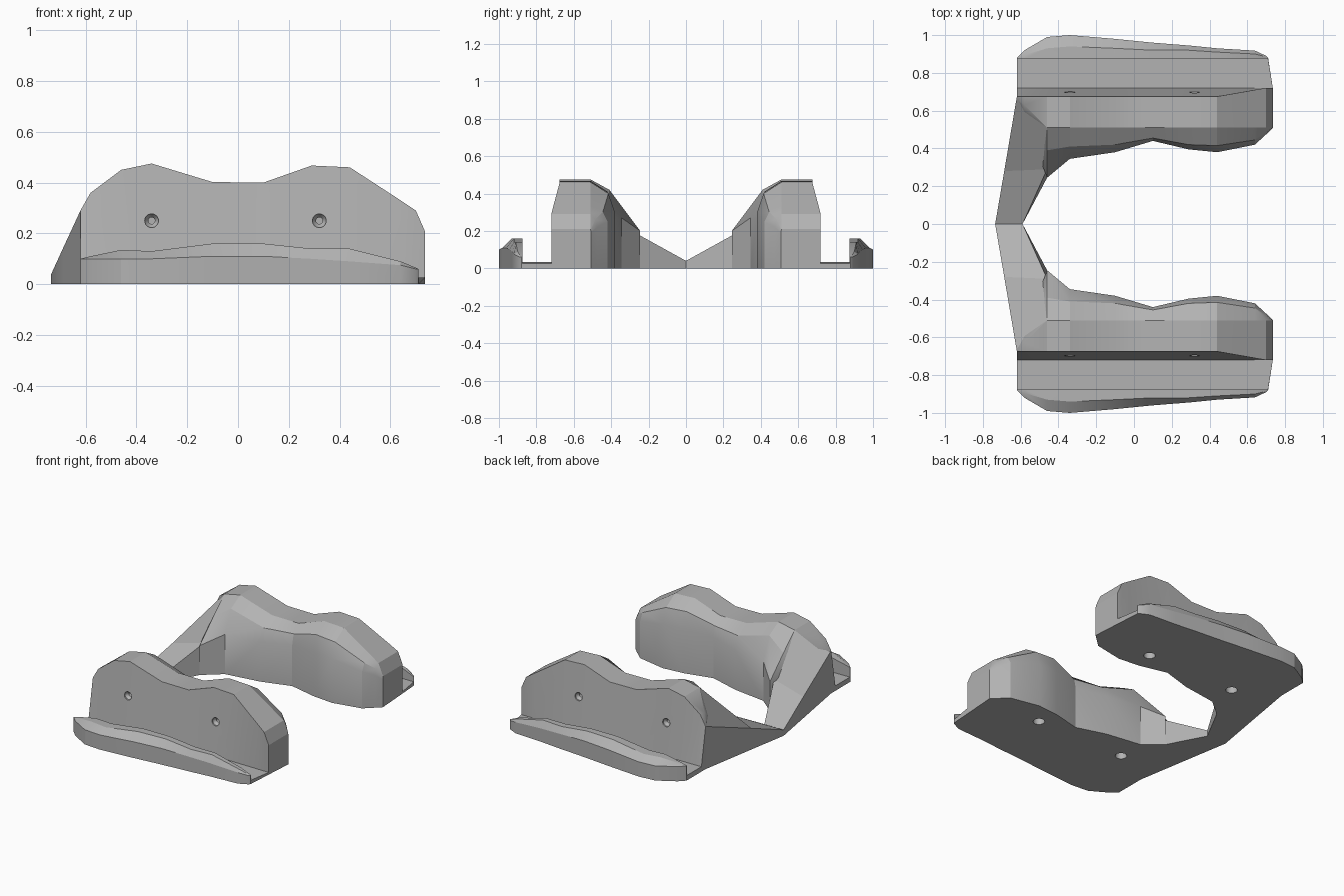
import bpy, bmesh, math
from mathutils import Vector

if "Cube" in bpy.data.objects:
    bpy.data.objects.remove(bpy.data.objects["Cube"])

grey = bpy.data.materials.new("plain grey")
grey.diffuse_color = (0.45, 0.45, 0.45, 1)
grey.use_nodes = True
grey.node_tree.nodes["Principled BSDF"].inputs["Base Color"].default_value = grey.diffuse_color


def loft(name, sections, cap_start=True):
    """Skin a list of equal-length closed sections into one object."""
    bm = bmesh.new()
    rings = [[bm.verts.new(p) for p in s] for s in sections]
    n = len(rings[0])
    for a, b in zip(rings, rings[1:]):
        for i in range(n):
            j = (i + 1) % n
            bm.faces.new((a[i], a[j], b[j], b[i]))
    if cap_start:
        bm.faces.new(rings[0])
    bm.faces.new(rings[-1])
    bmesh.ops.recalc_face_normals(bm, faces=bm.faces)
    me = bpy.data.meshes.new(name)
    bm.to_mesh(me)
    bm.free()
    me.materials.append(grey)
    ob = bpy.data.objects.new(name, me)
    bpy.context.collection.objects.link(ob)
    return ob


def activate(ob):
    bpy.ops.object.select_all(action='DESELECT')
    ob.select_set(True)
    bpy.context.view_layer.objects.active = ob


def mirror_y(ob):
    activate(ob)
    m = ob.modifiers.new("mirror", 'MIRROR')
    m.use_axis = (False, True, False)
    bpy.ops.object.modifier_apply(modifier="mirror")
    bpy.ops.object.shade_smooth_by_angle(angle=math.radians(25))


# Side rail: inner block, channel and outer lip, as cross-sections along x.
# x, inner y, inner z, shoulder y, shoulder z, top y, wall y, top z, lip z, lip top y, outer y, outer z
stations = [
    (-.62, .64, .24, .65, .27, .66, .675, .29, .10, .878, .88, .10),
    (-.58, .56, .27, .59, .32, .63, .675, .36, .11, .895, .92, .10),
    (-.46, .245, .20, .39, .34, .51, .675, .45, .135, .93, .99, .10),
    (-.34, .345, .27, .41, .42, .51, .675, .475, .13, .94, 1.0, .10),
    (-.10, .38, .27, .42, .35, .51, .675, .402, .16, .93, .98, .11),
    (.10, .44, .28, .455, .35, .51, .675, .40, .16, .92, .96, .11),
    (.29, .395, .30, .42, .41, .51, .675, .467, .14, .92, .945, .10),
    (.44, .38, .30, .415, .40, .51, .675, .46, .14, .91, .93, .09),
    (.64, .42, .25, .445, .30, .51, .71, .33, .09, .90, .918, .075),
    (.70, .475, .22, .485, .26, .51, .72, .29, .065, .885, .89, .06),
    (.735, .508, .19, .509, .20, .51, .72, .21, .06, .877, .88, .06),
]
sections = []
for x, yi, zi, ys, zs, yt, yw, zt, zl, yl, yo, zo in stations:
    zf = .03 - .006 * x
    xo = min(x, .71)
    sections.append([(x, yi, 0), (x, yi, zi), (x, ys, zs), (x, yt, zt), (x, yw, zt),
                     (x, .72, zf), (xo, .875, zf), (xo, .875, zl), (xo, yl, zl),
                     (xo, yo, zo), (xo, yo, 0)])
rail = loft("side_rails", sections)


def drill(ob, profile, base, axis):
    """Cut a turned hole; profile is (distance along axis, radius)."""
    q = Vector((0, 0, 1)).rotation_difference(Vector(axis))
    rings = [[Vector(base) + q @ Vector((r * math.cos(t * math.tau / 24),
              r * math.sin(t * math.tau / 24), d)) for t in range(24)] for d, r in profile]
    cutter = loft("hole_cutter", rings)
    cutter.hide_render = True
    activate(ob)
    m = ob.modifiers.new("hole", 'BOOLEAN')
    m.operation, m.solver, m.object = 'DIFFERENCE', 'EXACT', cutter
    bpy.ops.object.modifier_apply(modifier="hole")
    bpy.data.objects.remove(cutter)


# Countersunk holes in the wall and round sockets underneath
for x in (-.34, .32):
    drill(rail, [(-.03, .027), (.01, .027), (.03, .013), (.10, .013)], (x, .70, .25), (0, -1, 0))
    drill(rail, [(-.05, .036), (.12, .036)], (x, .53, 0), (0, 0, 1))
mirror_y(rail)

# Bridge that drops from each rail to the low middle
bridge = loft("bridge", [
    [(-.735, 0, 0), (-.735, 0, .04), (-.59, 0, .04), (-.59, 0, 0)],
    [(-.687, .28, 0), (-.687, .28, .145), (-.46, .29, .20), (-.46, .245, 0)],
    [(-.62, .675, 0), (-.62, .675, .29), (-.46, .51, .45), (-.46, .51, 0)],
], cap_start=False)
mirror_y(bridge)
